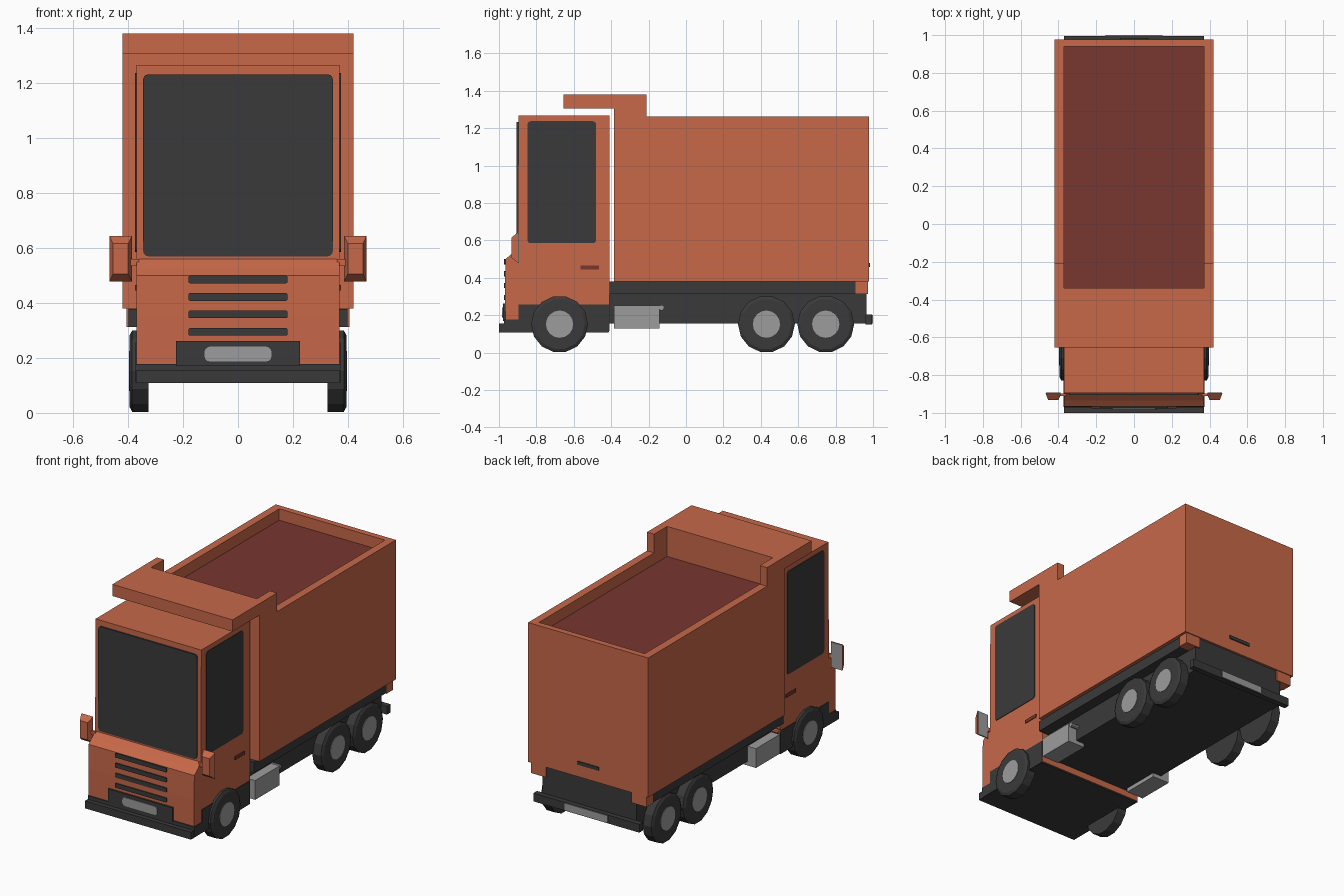
import bpy, bmesh, math
from mathutils import Matrix, Vector

if "Cube" in bpy.data.objects:
    bpy.data.objects.remove(bpy.data.objects["Cube"])


def material(name, r, g, b):
    m = bpy.data.materials.new(name)
    m.diffuse_color = (r, g, b, 1)
    m.use_nodes = True
    m.node_tree.nodes["Principled BSDF"].inputs["Base Color"].default_value = m.diffuse_color
    return m


ORANGE = material("orange_paint", 0.57, 0.138, 0.066)
DARK = material("dark_trim", 0.042, 0.042, 0.042)
RED = material("dark_red", 0.19, 0.037, 0.030)
GREY = material("light_grey", 0.33, 0.335, 0.33)


def finish(name, bm, mat):
    bmesh.ops.recalc_face_normals(bm, faces=bm.faces)
    me = bpy.data.meshes.new(name)
    bm.to_mesh(me)
    bm.free()
    me.materials.append(mat)
    ob = bpy.data.objects.new(name, me)
    bpy.context.collection.objects.link(ob)
    return ob


def box(name, mat, x, y, z, round_axis=None, radius=0.0):
    """Box from ranges; edges along round_axis may be rounded."""
    bm = bmesh.new()
    bmesh.ops.create_cube(bm, size=1)
    for v in bm.verts:
        v.co = Vector([(r[0] + r[1]) / 2 + c * (r[1] - r[0])
                       for c, r in zip(v.co, (x, y, z))])
    if round_axis is not None:
        edges = [e for e in bm.edges if abs((e.verts[0].co - e.verts[1].co)
                                            .normalized()[round_axis]) > 0.9]
        bmesh.ops.bevel(bm, geom=edges, offset=radius, segments=3,
                        profile=0.5, affect='EDGES')
    return finish(name, bm, mat)


def prism(name, mat, profile, x0, x1):
    """Side profile (y, z) extruded across x."""
    bm = bmesh.new()
    face = bm.faces.new([bm.verts.new((x0, y, z)) for y, z in profile])
    ext = bmesh.ops.extrude_face_region(bm, geom=[face])
    bmesh.ops.translate(bm, vec=(x1 - x0, 0, 0),
                        verts=[g for g in ext["geom"] if isinstance(g, bmesh.types.BMVert)])
    return finish(name, bm, mat)


def disc(name, mat, x0, x1, y, z, r, sides, r_out=None):
    """Cylinder lying along x."""
    bm = bmesh.new()
    bmesh.ops.create_cone(bm, cap_ends=True, segments=sides, radius1=r,
                          radius2=r_out or r, depth=abs(x1 - x0))
    rot = Matrix.Rotation(math.pi / 2 * (1 if x1 > x0 else -1), 4, 'Y')
    bmesh.ops.transform(bm, matrix=Matrix.Translation(((x0 + x1) / 2, y, z)) @ rot,
                        verts=bm.verts)
    return finish(name, bm, mat)


def span(s, a, b):
    return tuple(sorted((s * a, s * b)))


# Cab shell, floor and bumper
prism("cab", ORANGE, [(-0.965, 0.115), (-0.968, 0.35), (-0.965, 0.50), (-0.935, 0.525),
                      (-0.90, 0.56), (-0.895, 1.267), (-0.41, 1.267), (-0.41, 0.115)],
      -0.37, 0.37)
box("cab_underside", DARK, (-0.37, 0.37), (-0.97, -0.415), (0.108, 0.116))
prism("front_bumper", DARK, [(-1.0, 0.108), (-1.0, 0.155), (-0.972, 0.155), (-0.972, 0.178),
                             (-0.95, 0.178), (-0.95, 0.108)], -0.371, 0.371)

# Windscreen
box("windscreen", DARK, (-0.345, 0.345), (-0.905, -0.896), (0.57, 1.232), 1, 0.018)

# Grille slots, lower grille and front plate
for i in range(4):
    z = 0.295 + i * 0.0635
    box("grille_slot", DARK, (-0.18, 0.18), (-0.974, -0.965), (z - 0.014, z + 0.014), 1, 0.006)
box("lower_grille", DARK, (-0.225, 0.225), (-0.978, -0.96), (0.17, 0.262))
box("front_plate", GREY, (-0.122, 0.122), (-0.983, -0.976), (0.187, 0.241), 1, 0.02)

for s in (-1, 1):
    # Cab side details
    box("side_window", DARK, span(s, 0.366, 0.374), (-0.848, -0.48), (0.585, 1.237), 0, 0.018)
    box("door_handle", RED, span(s, 0.366, 0.375), (-0.565, -0.465), (0.445, 0.466))
    prism("wheel_arch_trim", DARK, [(-0.968, 0.11), (-0.968, 0.178), (-0.895, 0.178),
                                    (-0.895, 0.257), (-0.412, 0.257), (-0.412, 0.11)],
          s * 0.365, s * 0.373)

    # Mirror housing, narrower towards the front
    bm = bmesh.new()
    bmesh.ops.create_cube(bm, size=1)
    for v in bm.verts:
        front = v.co.y < 0
        v.co = Vector((s * 0.427 + v.co.x * (0.055 if front else 0.082),
                       -0.932 if front else -0.897,
                       0.561 + v.co.z * (0.11 if front else 0.166)))
    finish("mirror_housing", bm, ORANGE)
    box("mirror_glass", GREY, span(s, 0.389, 0.465), (-0.898, -0.893), (0.482, 0.64))
    box("mirror_arm", ORANGE, span(s, 0.36, 0.395), (-0.91, -0.898), (0.535, 0.56))

    # Container side wall with raised front guard
    prism("container_side", ORANGE, [(-0.385, 0.38), (0.978, 0.38), (0.978, 1.262),
                                     (-0.21, 1.262), (-0.21, 1.38), (-0.655, 1.38),
                                     (-0.655, 1.306), (-0.385, 1.306)], s * 0.37, s * 0.42)
    box("container_hinge", ORANGE, span(s, 0.30, 0.405), (0.905, 0.972), (0.312, 0.385))

    # Tank and cap beside the chassis
    box("tank", GREY, span(s, 0.27, 0.39), (-0.385, -0.143), (0.13, 0.252))
    disc("tank_cap", GREY if s > 0 else ORANGE, s * 0.32, s * 0.385,
         -0.131 if s > 0 else -0.385, 0.24 if s > 0 else 0.265, 0.015, 10)

    # Wheels
    for y in (-0.676, 0.43, 0.747):
        disc("tyre", DARK, s * 0.325, s * 0.385, y, 0.152, 0.152, 14)
        disc("tyre_shoulder", DARK, s * 0.385, s * 0.394, y, 0.152, 0.152, 14, 0.135)
        disc("hub", GREY, s * 0.38, s * 0.397, y, 0.152, 0.073, 16)

# Container core: front wall with cab guard, load bed and tailgate
prism("container_core", ORANGE, [(-0.385, 0.38), (0.978, 0.38), (0.978, 1.262), (0.94, 1.262),
                                 (0.94, 1.185), (-0.34, 1.185), (-0.34, 1.38), (-0.655, 1.38),
                                 (-0.655, 1.306), (-0.385, 1.306)], -0.37, 0.37)
box("load", RED, (-0.37, 0.37), (-0.34, 0.94), (1.182, 1.19))
box("tailgate_handle", DARK, (-0.075, 0.075), (0.975, 0.984), (0.458, 0.48))

# Chassis and rear bumper
box("chassis", DARK, (-0.33, 0.33), (-0.408, 0.965), (0.155, 0.379))
box("chassis_rail", DARK, (-0.398, 0.398), (-0.408, 0.905), (0.312, 0.379))
box("rear_bumper", DARK, (-0.37, 0.37), (0.96, 0.995), (0.15, 0.203))
box("rear_plate", GREY, (-0.15, 0.15), (0.993, 1.0), (0.155, 0.2))
